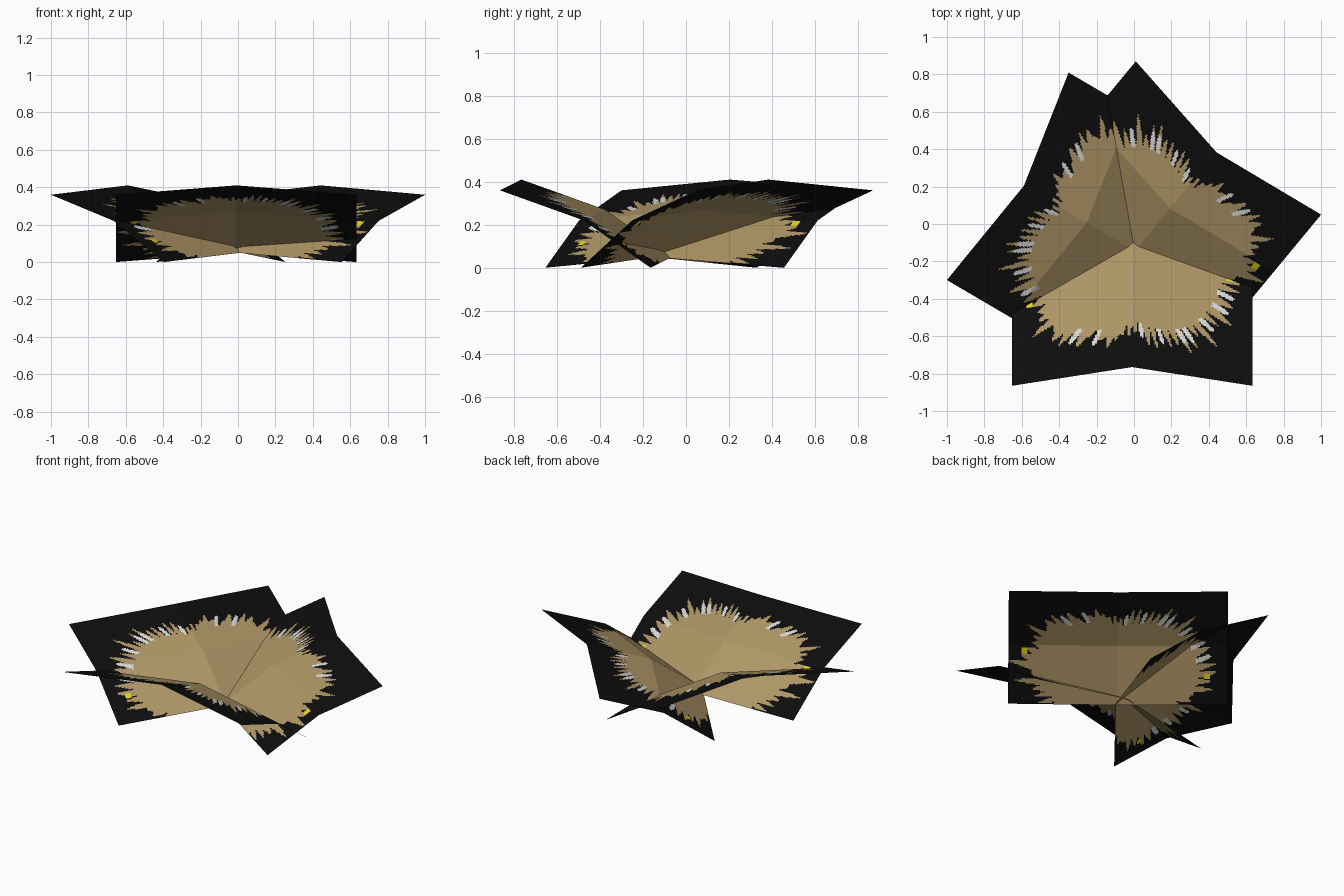
import bpy, math, random

if "Cube" in bpy.data.objects:
    bpy.data.objects.remove(bpy.data.objects["Cube"])

random.seed(7)


def material(name, rgb):
    m = bpy.data.materials.new(name)
    m.diffuse_color = (*rgb, 1)
    m.use_nodes = True
    m.node_tree.nodes["Principled BSDF"].inputs["Base Color"].default_value = m.diffuse_color
    return m


MATS = [material("black border", (0.004, 0.004, 0.004)),
        material("dry tan", (0.42, 0.30, 0.13)),
        material("pale grey", (0.68, 0.68, 0.66)),
        material("yellow", (0.72, 0.66, 0.01))]

HALF = 0.643                      # half width of a sheet
COLS, ROWS_OUT, ROWS_IN = 150, 50, 46
# side profile: (inward distance, height) with one crease
PROFILE = [(0.0, 0.36), (0.39, 0.22), (0.70, 0.0)]

# ragged outline of the tan patch: angle in degrees -> mean radius
OUTLINE = [(-180, .3), (-106, .37), (-95, .50), (-73, .63), (-42, .56), (0, .42),
           (42, .55), (72, .58), (90, .53), (106, .37), (180, .3)]
STEP = 4.5
TIPS = [random.uniform(0.88, 1.13) for _ in range(81)]
VALLEYS = [random.uniform(0.80, 0.95) for _ in range(82)]
PALE = {-9, -6, 1, 4, 7, 8, 11, 14, 16}      # spikes with pale marks


def lerp_table(table, x):
    for (a, p), (b, q) in zip(table, table[1:]):
        if x <= b:
            return p + (q - p) * (x - a) / (b - a)
    return table[-1][1]


def colour(s, t):
    """Material index at sideways position s and inward distance t."""
    for ys, yt in ((-0.55, 0.42), (0.52, 0.55)):
        if abs(s - ys) < 0.018 and abs(t - yt) < 0.015:
            return 3
    ang = math.degrees(math.atan2(s, 0.6 - t))
    r = math.hypot(s, 0.6 - t) / lerp_table(OUTLINE, ang)
    i = math.floor(ang / STEP)
    f = ang / STEP - i
    w = (abs(f - 0.5) * 2) ** 1.3
    valley = VALLEYS[(i + 40) % 81 + (1 if f > 0.5 else 0)]
    limit = TIPS[(i + 40) % 81] * (1 - w) + valley * w
    if i in PALE and 0.2 < f < 0.85 and 0.82 < r < 0.82 + 0.17 * (1 - w * w):
        return 2
    return 1 if r < limit else 0


def sheet(name, mid, degrees):
    """Creased sheet leaning outwards; mid is the middle of its outer corners."""
    a = math.radians(degrees)
    out, side = (math.cos(a), math.sin(a)), (-math.sin(a), math.cos(a))
    ts = [0.39 * i / ROWS_OUT for i in range(ROWS_OUT)]
    ts += [0.39 + 0.31 * i / ROWS_IN for i in range(ROWS_IN + 1)]
    ss = [HALF * (2 * j / COLS - 1) for j in range(COLS + 1)]
    verts, faces, idx = [], [], []
    for t in ts:
        for s in ss:
            k = 1 - abs(s) / HALF             # fold along the middle
            d = t + 0.10 * k
            verts.append((mid[0] + side[0] * s - out[0] * d,
                          mid[1] + side[1] * s - out[1] * d,
                          lerp_table(PROFILE, t) + 0.05 * k))
    n = COLS + 1
    for i in range(len(ts) - 1):
        for j in range(COLS):
            p = i * n + j
            faces.append((p, p + n, p + n + 1, p + 1)[::-1])
            idx.append(colour((ss[j] + ss[j + 1]) / 2, (ts[i] + ts[i + 1]) / 2))
    me = bpy.data.meshes.new(name)
    me.from_pydata(verts, [], faces)
    for m in MATS:
        me.materials.append(m)
    me.polygons.foreach_set("material_index", idx)
    me.update()
    if me.polygons[0].normal.z < 0:
        me.flip_normals()
    bpy.context.collection.objects.link(bpy.data.objects.new(name, me))


# three sheets crossing near the centre
sheet("front_sheet", (-0.01, -0.865), -90)
sheet("right_sheet", (0.505, 0.46), 50.4)
sheet("left_sheet", (-0.675, 0.255), 149.6)
